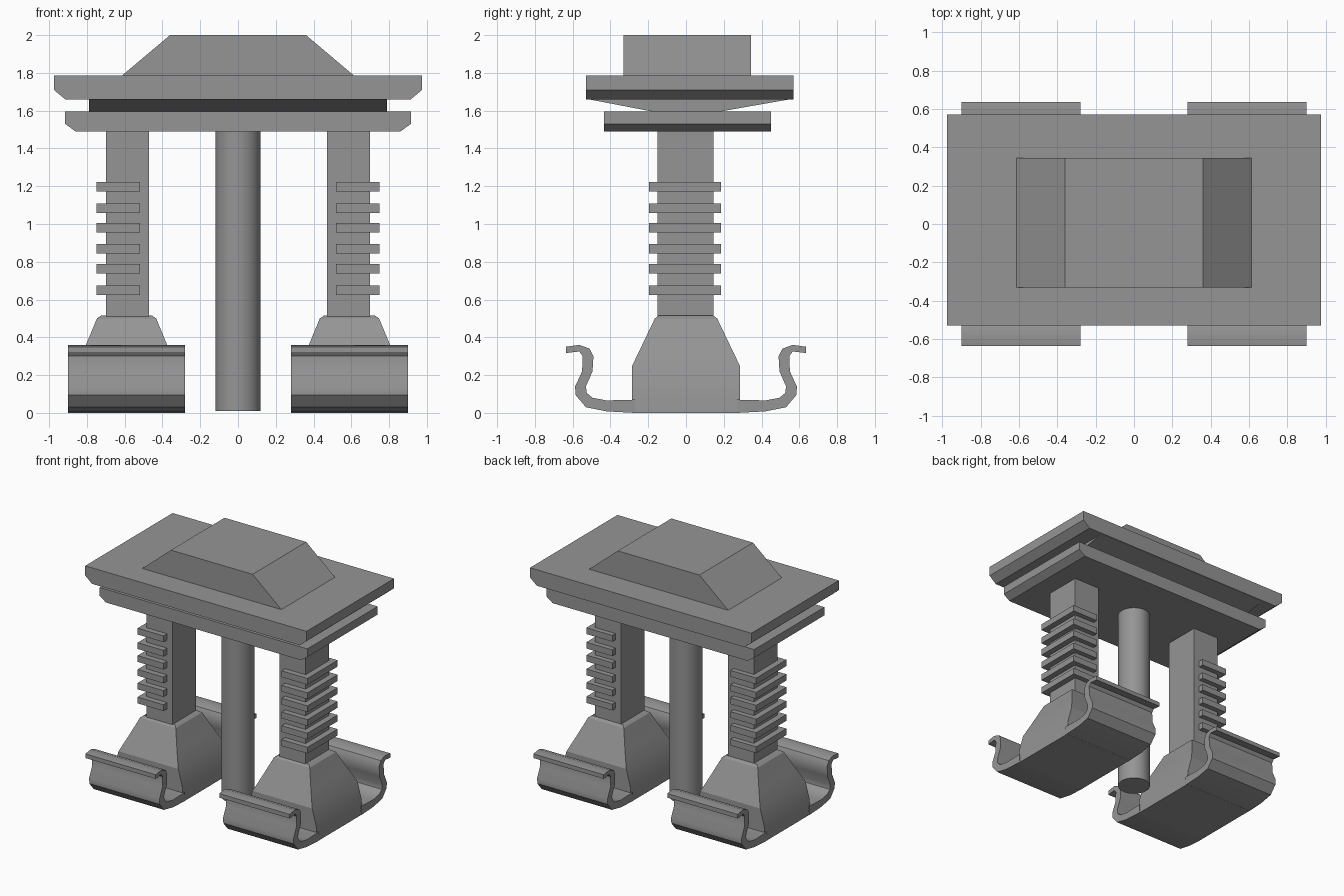
import bpy, bmesh, math
from mathutils import Vector

cube = bpy.data.objects.get("Cube")
if cube:
    bpy.data.objects.remove(cube, do_unlink=True)

grey = bpy.data.materials.new("mid grey")
grey.use_nodes = True
COLOUR = (0.3, 0.3, 0.3, 1)
grey.diffuse_color = COLOUR
grey.node_tree.nodes["Principled BSDF"].inputs["Base Color"].default_value = COLOUR


def finish(name, bm):
    bmesh.ops.recalc_face_normals(bm, faces=bm.faces)
    mesh = bpy.data.meshes.new(name)
    bm.to_mesh(mesh)
    bm.free()
    mesh.materials.append(grey)
    obj = bpy.data.objects.new(name, mesh)
    bpy.context.collection.objects.link(obj)
    return obj


def extrude(name, points, start, end, axis):
    """Extrude an xz profile along y, or a yz profile along x."""
    bm = bmesh.new()
    place = (lambda a, z: (a, start, z)) if axis == "y" else (lambda a, z: (start, a, z))
    face = bm.faces.new([bm.verts.new(place(a, z)) for a, z in points])
    out = bmesh.ops.extrude_face_region(bm, geom=[face])
    step = Vector((0, end - start, 0) if axis == "y" else (end - start, 0, 0))
    bmesh.ops.translate(bm, vec=step, verts=[v for v in out["geom"] if isinstance(v, bmesh.types.BMVert)])
    return finish(name, bm)


def box(name, x, y, z):
    return extrude(name, [(x[0], z[0]), (x[1], z[0]), (x[1], z[1]), (x[0], z[1])], y[0], y[1], "y")


def mirrored(half):
    return half + [(-a, z) for a, z in reversed(half)]


def loft(name, cx, rings):
    """Stack rectangles given as height, half width, half depth."""
    bm = bmesh.new()
    loops = [[bm.verts.new((cx + sx * w, sy * d, z))
              for sx, sy in ((-1, -1), (1, -1), (1, 1), (-1, 1))] for z, w, d in rings]
    for low, high in zip(loops, loops[1:]):
        for i in range(4):
            j = (i + 1) % 4
            bm.faces.new((low[i], low[j], high[j], high[i]))
    bm.faces.new(loops[0])
    bm.faces.new(loops[-1])
    return finish(name, bm)


def smooth(obj, degrees):
    bpy.ops.object.select_all(action="DESELECT")
    obj.select_set(True)
    bpy.context.view_layer.objects.active = obj
    bpy.ops.object.shade_smooth_by_angle(angle=math.radians(degrees))


# Stacked head plates
extrude("top_cap", mirrored([(0.615, 1.785), (0.36, 2.0)]), -0.33, 0.345, "y")
extrude("upper_plate", mirrored([(0.915, 1.66), (0.975, 1.71), (0.975, 1.787)]), -0.53, 0.57, "y")
extrude("plate_wedge", [(-0.15, 1.59), (0.15, 1.59), (0.56, 1.662), (-0.525, 1.662)], -0.79, 0.79, "x")
extrude("lower_plate", mirrored([(0.86, 1.49), (0.915, 1.53), (0.915, 1.595)]), -0.435, 0.45, "y")

# Central rod
bm = bmesh.new()
bmesh.ops.create_cone(bm, cap_ends=True, segments=48, radius1=0.12, radius2=0.12, depth=1.49)
bmesh.ops.translate(bm, vec=(0, 0, 0.755), verts=bm.verts)
smooth(finish("central_rod", bm), 30)

# Spring clip cross-section
CLIP = [(0.27, 0), (0.42, 0.008), (0.53, 0.03), (0.585, 0.095), (0.587, 0.14),
        (0.55, 0.22), (0.547, 0.3), (0.565, 0.325), (0.635, 0.317), (0.635, 0.35),
        (0.565, 0.36), (0.51, 0.34), (0.49, 0.3), (0.495, 0.22), (0.53, 0.14),
        (0.525, 0.105), (0.495, 0.08), (0.42, 0.066), (0.27, 0.07)]

# Legs with ribs, feet and clips
for side, s in (("left", 1), ("right", -1)):
    box(side + "_post", sorted((s * 0.47, s * 0.70)), (-0.15, 0.145), (0.5, 1.5))
    for i, z in enumerate((0.65, 0.762, 0.87, 0.98, 1.083, 1.198)):
        box(f"{side}_rib_{i + 1}", sorted((s * 0.52, s * 0.748)), (-0.195, 0.185), (z - 0.025, z + 0.025))
    foot = loft(side + "_foot", s * 0.59, [(0, 0.308, 0.285), (0.12, 0.298, 0.285), (0.25, 0.263, 0.285),
                                          (0.36, 0.215, 0.232), (0.5, 0.157, 0.165), (0.515, 0.135, 0.145)])
    smooth(foot, 22)
    for end, e in (("back", 1), ("front", -1)):
        clip = extrude(f"{side}_{end}_clip", [(e * y, z) for y, z in CLIP], s * 0.28, s * 0.9, "x")
        smooth(clip, 35)
